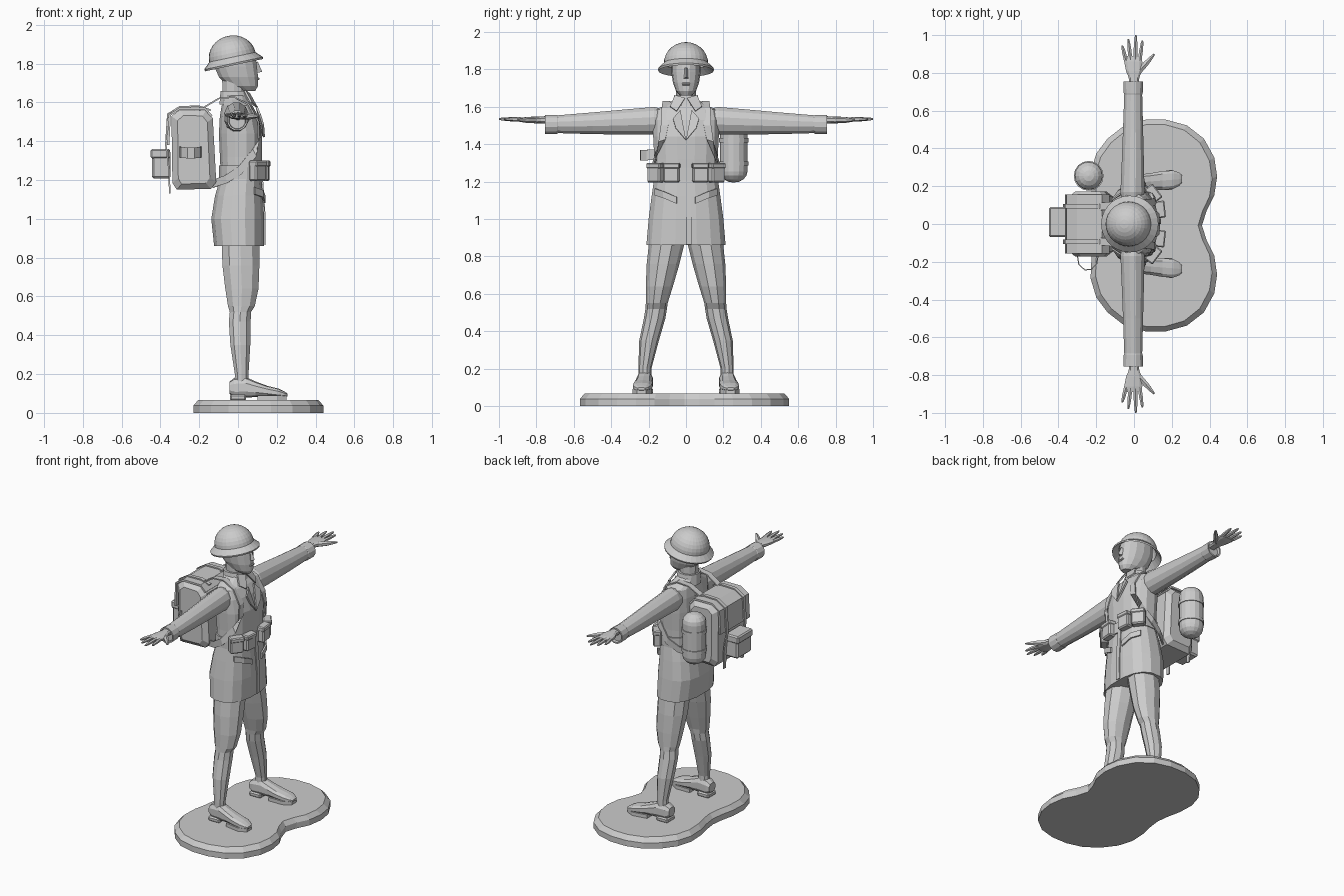
import bpy, bmesh, math
from mathutils import Vector as V, Matrix

def make(name, bm):
    bmesh.ops.recalc_face_normals(bm, faces=bm.faces[:])
    me = bpy.data.meshes.new(name)
    bm.to_mesh(me)
    bm.free()
    ob = bpy.data.objects.new(name, me)
    bpy.context.collection.objects.link(ob)
    return ob

def loft(name, rings):
    bm = bmesh.new()
    rs = [[bm.verts.new(p) for p in r] for r in rings]
    n = len(rs[0])
    for a, b in zip(rs, rs[1:]):
        for i in range(n):
            j = (i + 1) % n
            bm.faces.new((a[i], a[j], b[j], b[i]))
    bm.faces.new(rs[0][::-1])
    bm.faces.new(rs[-1])
    return make(name, bm)

def ring(c, u, v, n=12, p=2.0):
    out = []
    for i in range(n):
        t = 2 * math.pi * (i + .5) / n
        a, b = math.cos(t), math.sin(t)
        a, b = (math.copysign(abs(k) ** (2 / p), k) for k in (a, b))
        out.append(V(c) + V(u) * a + V(v) * b)
    return out

def zloft(name, rows, s=1, n=12, p=2.0):
    # rows: z, x back, x front, y inner, y outer
    return loft(name, [ring(((x0 + x1) / 2, s * (y0 + y1) / 2, z), ((x1 - x0) / 2, 0, 0),
                            (0, (y1 - y0) / 2, 0), n, p) for z, x0, x1, y0, y1 in rows])

def tube(name, a, b, r0, r1, n=6):
    # tapered finger with a blunt tip
    a, b = V(a), V(b)
    d = (b - a).normalized()
    u = d.cross(V((0, 0, 1))).normalized()
    w = u.cross(d)
    return loft(name, [ring(a.lerp(b, t), u * r, w * r, n)
                       for t, r in ((0, r0), (.5, r0), (.88, r1), (1, r1 * .5))])

def box(name, loc, size, rot=0, bev=.01):
    bm = bmesh.new()
    bmesh.ops.create_cube(bm, size=1)
    bmesh.ops.scale(bm, vec=size, verts=bm.verts)
    if bev:
        bmesh.ops.bevel(bm, geom=bm.edges[:], offset=bev, segments=1, affect='EDGES')
    bmesh.ops.transform(bm, matrix=Matrix.Translation(loc) @ Matrix.Rotation(rot, 4, 'Z'), verts=bm.verts)
    return make(name, bm)

def strap(name, pts, ws, th=.008):
    # flat ribbon along pts, ws gives half-width vectors
    pts = [V(p) for p in pts]
    ws = [V(w) for w in ws] if isinstance(ws, list) else [V(ws)] * len(pts)
    rings = []
    for i, (p, w) in enumerate(zip(pts, ws)):
        d = pts[min(i + 1, len(pts) - 1)] - pts[max(i - 1, 0)]
        t = d.cross(w).normalized() * th / 2
        rings.append([p + w + t, p - w + t, p - w - t, p + w - t])
    return loft(name, rings)

def spin(name, prof, n, mat):
    bm = bmesh.new()
    vs = [bm.verts.new((r, 0, z)) for r, z in prof]
    es = [bm.edges.new(e) for e in zip(vs, vs[1:])]
    bmesh.ops.spin(bm, geom=vs + es, axis=(0, 0, 1), cent=(0, 0, 0), angle=2 * math.pi, steps=n)
    bmesh.ops.remove_doubles(bm, verts=bm.verts, dist=1e-4)
    bmesh.ops.transform(bm, matrix=mat, verts=bm.verts)
    return make(name, bm)

# Kidney-shaped stand
half = [(.36, 0), (.385, .08), (.425, .16), (.44, .26), (.425, .36), (.37, .46), (.28, .53), (.17, .56),
        (.06, .56), (-.05, .53), (-.14, .46), (-.2, .38), (-.23, .28), (-.225, .17), (-.205, .08), (-.195, 0)]
outline = half + [(x, -y) for x, y in half[-2:0:-1]]
loft("stand", [[(.1 + (x - .1) * (1 - d / .33), y * (1 - d / .56) - .008, z) for x, y in outline]
               for z, d in ((0, 0), (.038, 0), (.067, .026))])

# Coat body with flared skirt
zloft("coat", [(.86, -.125, .135, -.215, .215), (1.0, -.14, .137, -.203, .203),
               (1.12, -.12, .13, -.187, .187), (1.22, -.09, .122, -.172, .172),
               (1.32, -.095, .125, -.172, .172), (1.44, -.1, .127, -.178, .178),
               (1.53, -.095, .105, -.178, .178), (1.585, -.085, .075, -.165, .165),
               (1.615, -.08, .05, -.1, .1), (1.64, -.08, .04, -.062, .062)], n=16, p=2.5)
zloft("belt", [(1.205, -.1, .131, -.18, .18), (1.275, -.1, .131, -.18, .18)], n=16, p=2.5)
zloft("collar", [(1.59, -.098, .062, -.078, .078), (1.66, -.092, .045, -.066, .066)], n=12, p=2.2)
strap("coat_front_edge", [(.139, .015, .865), (.14, .015, 1.0), (.125, .012, 1.22)], (0, .015, 0), .006)

# Neck, head and nose
zloft("neck", [(1.6, -.08, .035, -.052, .052), (1.72, -.085, .045, -.054, .054)], n=10)
zloft("head", [(1.66, .005, .09, -.03, .03), (1.685, -.055, .105, -.054, .054),
               (1.73, -.1, .106, -.07, .07), (1.785, -.125, .1, -.078, .078),
               (1.86, -.125, .09, -.08, .08)], n=14, p=2.2)
loft("nose", [[(.09, -.012, 1.805), (.09, .012, 1.805), (.102, 0, 1.81)],
              [(.09, -.018, 1.75), (.09, .018, 1.75), (.125, 0, 1.758)]])
box("mouth", (.1, 0, 1.722), (.02, .045, .014), 0, .004)

# Brimmed helmet tilted back
dome = [(.122 * math.cos(a), .034 + .112 * math.sin(a)) for a in [i * math.pi / 16 for i in range(9)]]
inner = [(r * .95, z - .007) for r, z in dome[::-1]]
prof = [(max(r, 0), z) for r, z in inner + [(.152, -.008), (.155, .002)] + dome]
tilt = Matrix.Translation((-.022, 0, 1.8)) @ Matrix.Rotation(math.radians(-12), 4, 'Y') \
    @ Matrix.Diagonal((1, .97, 1, 1))
spin("helmet", prof, 28, tilt)

for s, side in ((1, "left"), (-1, "right")):
    # Legs and shoes
    zloft(side + "_leg", [(.14, -.02, .055, .185, .255), (.2, -.018, .056, .185, .255),
                          (.35, -.042, .066, .145, .25), (.47, -.05, .068, .11, .225),
                          (.52, -.045, .07, .102, .217), (.55, -.055, .09, .098, .215),
                          (.64, -.07, .11, .07, .215), (.76, -.085, .115, .035, .21),
                          (.9, -.09, .115, .0, .195)], s, n=10)
    def px(x):
        return s * (.218 + .02 * (x / .25))
    shoe = [(-.045, .1, .16, .034), (-.02, .078, .18, .042), (.04, .078, .185, .044), (.09, .082, .162, .046),
            (.15, .082, .14, .052), (.21, .078, .125, .05), (.24, .08, .11, .036), (.255, .085, .1, .02)]
    loft(side + "_shoe", [ring((x, px(x), (a + b) / 2), (0, w, 0), (0, 0, (b - a) / 2), 10, 2.6)
                          for x, a, b, w in shoe])
    box(side + "_heel", (.0, px(0), .08), (.085, .085, .032), 0, .008)
    loft(side + "_sole", [[(x + .0, px(x) + k * w, z) for x, k, w in
                           ((.1, -1, .045), (.2, -1, .053), (.25, -1, .025),
                            (.25, 1, .025), (.2, 1, .053), (.1, 1, .045))] for z in (.066, .09)])

    # Sleeve and cuff
    loft(side + "_sleeve", [ring((x, s * y, z), (rx, 0, 0), (0, 0, rz), 12) for y, x, z, rx, rz in
         ((.1, -.01, 1.525, .055, .06), (.17, -.008, 1.525, .066, .077), (.35, -.006, 1.518, .06, .068),
          (.5, -.005, 1.512, .055, .06), (.69, -.004, 1.507, .049, .049))])
    loft(side + "_cuff", [ring((-.004, s * y, 1.506), (r, 0, 0), (0, 0, r), 12) for y, r in
         ((.685, .05), (.69, .052), (.755, .053), (.755, .044), (.735, .042))])
    # Hand
    loft(side + "_hand", [ring((x, s * y, 1.53), (w, 0, 0), (0, 0, h), 10, 2.5) for y, x, w, h in
         ((.7, 0, .028, .022), (.775, 0, .029, .019), (.81, 0, .044, .018),
          (.86, -.004, .05, .015), (.89, -.006, .044, .01))])
    for i, (x0, x1, y1) in enumerate(((-.043, -.062, .945), (-.018, -.03, .98),
                                      (.007, .01, 1.0), (.03, .045, .972))):
        tube("%s_finger_%d" % (side, i + 1), (x0, s * .865, 1.532), (x1, s * y1, 1.535), .0115, .008)
    tube(side + "_thumb", (.02, s * .8, 1.528), (.108, s * .9, 1.53), .016, .009)

    # Collar wings, lapels and pocket flaps
    for nm, tri in (("collar_wing", ((.052, .005, 1.645), (.03, .06, 1.66), (.062, .085, 1.6), (.09, .05, 1.575))),
                    ("lapel", ((.129, .0, 1.42), (.09, .03, 1.58), (.108, .07, 1.535), (.124, .055, 1.485)))):
        pts = [V((x, s * y, z)) for x, y, z in tri]
        loft(side + "_" + nm, [pts, [p + V((.01, 0, .003)) for p in pts]])
    strap(side + "_pocket_flap", [(.138, s * .05, 1.1), (.126, s * .12, 1.13), (.085, s * .165, 1.145)],
          (0, 0, .018), .01)

    # Belt pouches with lids
    for i, (x, y, a) in enumerate(((.135, .077, .1), (.1, .163, .65))):
        box("%s_pouch_%d" % (side, i + 1), (x, s * y, 1.245), (.05, .085, .1), s * a, .008)
        box("%s_pouch_lid_%d" % (side, i + 1), (x + .003, s * y, 1.285), (.054, .09, .03), s * a, .006)

    # Harness strap over the shoulder and back under the arm
    strap(side + "_shoulder_strap",
          [(-.2, s * .09, 1.56), (-.1, s * .1, 1.62), (-.02, s * .105, 1.628), (.055, s * .11, 1.59),
           (.105, s * .115, 1.5), (.112, s * .128, 1.42), (.085, s * .16, 1.34),
           (.01, s * .184, 1.25), (-.06, s * .165, 1.205), (-.13, s * .12, 1.18)],
          [(0, s * .02, 0)] * 5 + [(-.004, s * .018, -.006), (.01, 0, -.018), (.008, 0, -.02),
                                   (.005, 0, -.02), (0, 0, -.02)])
    # Pack closing straps with hanging ends
    strap(side + "_pack_strap", [(-.14, s * .095, 1.56), (-.2, s * .095, 1.58), (-.3, s * .095, 1.578),
                                 (-.362, s * .095, 1.54), (-.372, s * .095, 1.38),
                                 (-.355, s * .095, 1.25), (-.352, s * .095, 1.13)], (0, .012, 0))

# Backpack with flap
side_prof = [(-.315, 1.15), (-.14, 1.155), (-.112, 1.19), (-.13, 1.52), (-.165, 1.558),
             (-.3, 1.562), (-.343, 1.53), (-.338, 1.185)]
loft("backpack", [[(-.23 + (x + .23) * k, y, 1.36 + (z - 1.36) * (k * .5 + .5)) for x, z in side_prof]
                  for y, k in ((-.172, .72), (-.145, 1), (.145, 1), (.172, .72))])
strap("backpack_flap", [(-.135, 0, 1.53), (-.17, 0, 1.567), (-.3, 0, 1.568), (-.352, 0, 1.535),
                        (-.36, 0, 1.38)], (0, .155, 0), .012)

# Rear pouch
box("rear_pouch", (-.395, .01, 1.28), (.095, .15, .145), 0, .01)
box("rear_pouch_lid", (-.4, .01, 1.335), (.1, .16, .05), 0, .008)

# Side loop on the pack
strap("side_loop", [(-.3, -.165, 1.345), (-.292, -.215, 1.342), (-.26, -.243, 1.34), (-.225, -.24, 1.34),
                    (-.197, -.21, 1.342), (-.19, -.165, 1.345)], (0, 0, .028), .006)

# Rolled canister beside the pack
r, cap = .074, [i * math.pi / 8 for i in range(5)]
prof = [(r * math.sin(a), 1.255 - .06 * math.cos(a)) for a in cap] + \
       [(r * math.cos(a), 1.475 + .06 * math.sin(a)) for a in cap]
lean = Matrix.Translation((-.24, .255, 0))
spin("canister", prof, 16, lean)
for i, z in enumerate((1.285, 1.41)):
    spin("canister_band_%d" % (i + 1), [(.07, z), (.079, z), (.079, z + .022), (.07, z + .022)], 16, lean)
